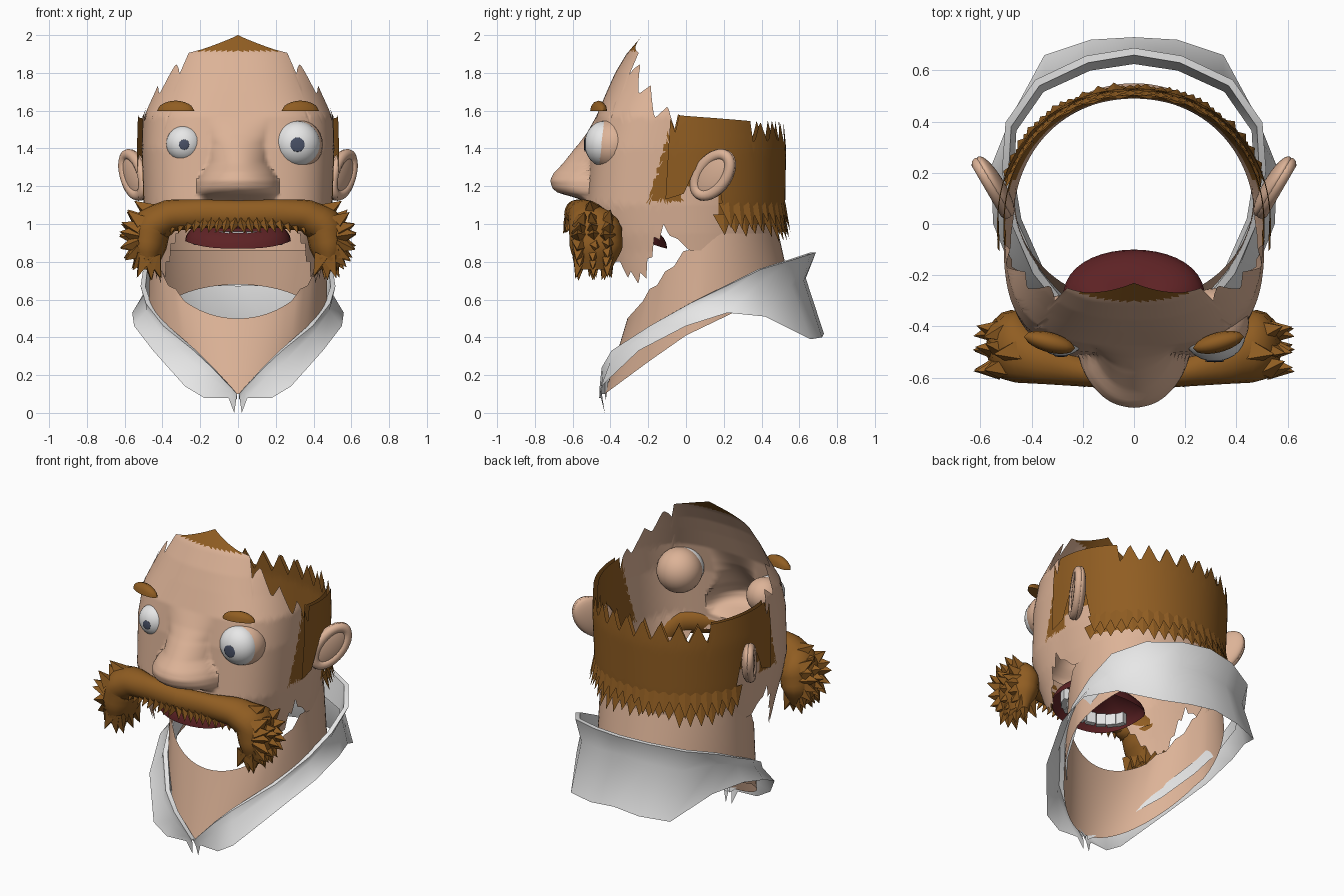
import bpy, bmesh, math, random
from mathutils import Vector, Matrix

if "Cube" in bpy.data.objects:
    bpy.data.objects.remove(bpy.data.objects["Cube"])
random.seed(4)

def material(name, r, g, b):
    m = bpy.data.materials.new(name)
    m.diffuse_color = (r, g, b, 1)
    m.use_nodes = True
    m.node_tree.nodes["Principled BSDF"].inputs["Base Color"].default_value = m.diffuse_color
    return m

SKIN = material("skin", .72, .45, .31)
HAIR = material("ginger_hair", .28, .11, .016)
WHITE = material("white", .8, .8, .8)
RED = material("dark_red", .11, .016, .018)
SLATE = material("slate_pupil", .065, .08, .13)

def finish(name, bm, mats, smooth=True, rule=None):
    me = bpy.data.meshes.new(name)
    bm.to_mesh(me)
    bm.free()
    ob = bpy.data.objects.new(name, me)
    bpy.context.collection.objects.link(ob)
    for m in mats:
        me.materials.append(m)
    if rule:
        for p in me.polygons:
            p.material_index = rule(p.center)
    if smooth:
        bpy.ops.object.select_all(action='DESELECT')
        ob.select_set(True)
        bpy.context.view_layer.objects.active = ob
        bpy.ops.object.shade_smooth_by_angle(angle=math.radians(50))
    return ob

def add_grid(bm, rows, closed=True):
    vs = [[bm.verts.new(p) for p in r] for r in rows]
    n = len(rows[0])
    for a, b in zip(vs, vs[1:]):
        for i in range(n if closed else n - 1):
            k = (i + 1) % n
            bm.faces.new((a[i], a[k], b[k], b[i]))

def ball(name, mat, loc, radii, rot=Matrix()):
    bm = bmesh.new()
    M = Matrix.Translation(loc) @ rot @ Matrix.Diagonal((*radii, 1))
    bmesh.ops.create_uvsphere(bm, u_segments=28, v_segments=16, radius=1, matrix=M)
    return finish(name, bm, [mat])

def spike(bm, base, direction, length, wide, thin):
    # flat four-sided tuft
    d = Vector(direction).normalized()
    b = Vector(base)
    out = Vector((b.x, b.y, 0)).normalized()
    u = d.cross(out)
    u = u.normalized() if u.length > .1 else Vector((0, 1, 0))
    w = d.cross(u).normalized()
    ring = [bm.verts.new(b + q) for q in (u * wide, w * thin, -u * wide, -w * thin)]
    tip = bm.verts.new(b + d * length)
    for i in range(4):
        bm.faces.new((ring[i], ring[(i + 1) % 4], tip))

def interp(t, table):
    for p, q in zip(table, table[1:]):
        if t <= q[0]:
            f = max(0, (t - p[0]) / (q[0] - p[0]))
            return [a + (b - a) * f for a, b in zip(p[1:], q[1:])]
    return list(table[-1][1:])

def saw(t, period):
    return abs((t / period) % 1 * 2 - 1)

# ---- head shell: half width, front y, back y and front squareness by height
SHAPE = [(.65, .45, -.44, .49, 2.6), (.85, .47, -.49, .49, 2.8), (.95, .485, -.51, .49, 3), (1.1, .50, -.53, .50, 3.3),
         (1.4, .51, -.505, .505, 3.3), (1.57, .505, -.475, .49, 3), (1.7, .46, -.42, .45, 2.7),
         (1.8, .43, -.375, .4, 2.5), (1.9, .38, -.315, .33, 2.5), (2.0, .30, -.23, .25, 2.4)]
# nose by height: depth, half width, roundness
NOSE = [(1.12, 0, .20, .6), (1.145, .08, .20, .6), (1.165, .155, .21, .6), (1.19, .185, .215, .6), (1.23, .20, .21, .6),
        (1.27, .185, .19, .65), (1.32, .14, .155, .8), (1.42, .07, .14, 1), (1.48, .035, .15, 1), (1.57, 0, .17, 1)]

def head(th, z, off=0):
    a, yf, yb, n = interp(z, SHAPE)
    s, c = math.sin(th), math.cos(th)
    n = 2.1 + (n - 2.1) * min(1, max(0, c * 4))
    b = (yb - yf) / 2
    r = (abs(s) ** n + abs(c) ** n) ** (-1 / n)
    x, y = (a + off) * s * r, (yf + yb) / 2 - (b + off) * c * r
    if c > 0 and not off:
        d, w, e = interp(z, NOSE)
        if abs(x) < w:
            y -= d * (1 - (x / w) ** 2) ** e
    return Vector((x, y, z))

def angle(th):
    return abs(math.degrees((th + math.pi) % (2 * math.pi) - math.pi))

def top(th):
    p = angle(th)
    z = interp(p, [(0, 2.0), (30, 1.925), (44, 1.90), (50, 1.84), (58, 1.78), (70, 1.67), (85, 1.575), (130, 1.545), (180, 1.55)])[0]
    if 42 < p < 84:
        z -= .11 * saw(p, 14)
    return z - (.12 * saw(p, 12) if p > 130 else 0)

def bottom(th):
    p = angle(th)
    z = interp(p, [(0, 1.03), (32, 1.02), (40, .88), (50, .72), (58, .68), (63, .71), (72, .88), (78, .95), (86, .92), (92, .86), (180, .86)])[0]
    return z + (.05 * saw(p, 6) if 36 < p < 80 else 0)

def shell(bm, n, rows, lo, hi, off=0):
    add_grid(bm, [[head(2 * math.pi * i / n, lo(t) + (hi(t) - lo(t)) * j / rows, off)
                   for i in range(n) for t in [2 * math.pi * i / n]] for j in range(rows + 1)])

def hair_rule(c):
    if c.z > 1.915:
        return 1
    if c.z < .9 or c.y < -.21 + .3 * (c.z - 1.12) + .02 * saw(c.z, .06):
        return 0
    low = 1.12 if c.y < -.02 else 1.2 if c.y < .17 else 1.0
    return int(c.z > low)

bm = bmesh.new()
shell(bm, 240, 84, bottom, top)
finish("head", bm, [SKIN, HAIR], rule=hair_rule)

# ---- outer hair layer round sides and back, with tufts
bm = bmesh.new()
N = 120
rows = []
for j in range(13):
    row = []
    for i in range(N + 1):
        th = math.radians(80 + 200 * i / N)
        p = angle(th)
        lo = interp(p, [(80, 1.13), (90, 1.16), (96, 1.3), (108, 1.3), (114, 1.03), (180, 1.03)])[0]
        row.append(head(th, lo + (top(th) - lo) * j / 12, .025))
    rows.append(row)
add_grid(bm, rows, closed=False)
finish("hair_band", bm, [HAIR])
bm = bmesh.new()
for layer, z0 in enumerate((1.05, 1.11)):
    for i in range(21):
        th = math.radians(113 + 134 * (i + .5 * layer) / 20.5)
        b = head(th, z0, .015)
        out = Vector((b.x, b.y, 0)).normalized()
        spike(bm, b, out * .28 + Vector((0, 0, -1)), random.uniform(.1, .16), .055, .012)
finish("hair_tufts", bm, [HAIR], False)

# ---- neck, a slanted tube open at the throat
bm = bmesh.new()
rows = []
for j in range(11):
    row = []
    for i in range(96):
        th = 2 * math.pi * i / 96
        s, c = math.sin(th), math.cos(th)
        y1 = .09 - .40 * c
        hi = Vector((.465 * s, y1, min(.95, .5 + 1.12 * (y1 + .31)) + .025 * saw(i, 4) * (.2 < c < .8)))
        y0 = .06 - .49 * c
        z0 = interp(y0, [(-.43, .1), (-.2, .27), (0, .41), (.25, .53), (.55, .68)])[0]
        lo = Vector((.475 * s * (1 - .2 * max(c, 0)), y0, z0))
        row.append(lo.lerp(hi, j / 10))
    rows.append(row)
add_grid(bm, rows)
finish("neck", bm, [SKIN])

# ---- folded shirt collar: rim, pinch below it, flared edge
TOP = [(.005, -.43, .1), (.03, -.43, .13), (.13, -.42, .24), (.22, -.37, .33), (.37, -.18, .46), (.46, .02, .58),
       (.49, .2, .67), (.48, .38, .76), (.37, .54, .81), (.18, .63, .84), (0, .66, .85)]
EDGE = [(.02, -.43, 0), (.05, -.45, .08), (.18, -.46, .08), (.28, -.45, .14), (.45, -.25, .33), (.55, 0, .46),
        (.56, .22, .53), (.48, .42, .51), (.35, .66, .39), (.17, .72, .40), (0, .73, .42)]
half = [[], [], [], [], []]
for k, (t, e) in enumerate(zip(TOP, EDGE)):
    t, e = Vector(t), Vector(e)
    out = Vector((t.x, t.y, 0)).normalized()
    f = k / 10
    half[0].append(e)
    half[1].append(t.lerp(e, .32) + out * (.012 - .06 * f * f))
    half[2].append(t + out * .028)
    half[3].append(t)
    half[4].append(t - out * (.005 + .03 * f) - Vector((0, 0, .03 + .015 * k)))
bm = bmesh.new()
add_grid(bm, [h + [Vector((-p.x, p.y, p.z)) for p in h[-2::-1]] for h in half], closed=False)
finish("collar", bm, [WHITE])

# ---- moustache: swept body, fanned tufts at both ends
PATH = [(0, 0, -.59, 1.05, .075, .055), (.25, .2, -.575, 1.055, .075, .06), (.45, .36, -.53, 1.045, .085, .095),
        (.65, .46, -.48, .99, .105, .14), (.85, .48, -.475, .87, .1, .14), (1, .48, -.485, .76, .05, .09)]
bm = bmesh.new()
tufts = bmesh.new()
for s in (-1, 1):
    rows = []
    for j in range(25):
        x, y, z, rn, ry = interp(j / 24, PATH)
        x2, _, z2, _, _ = interp(min(1, j / 24 + .04), PATH)
        x1, _, z1, _, _ = interp(max(0, j / 24 - .04), PATH)
        nrm = Vector((-(z2 - z1), 0, x2 - x1)).normalized()
        row = []
        for i in range(16):
            a = 2 * math.pi * i / 16
            p = Vector((x, y, z)) + nrm * rn * math.sin(a) + Vector((0, -ry * math.cos(a), 0))
            row.append((p.x * s, p.y, p.z))
        rows.append(row)
    add_grid(bm, rows)
    for y in (-.56, -.49, -.42):
        for k in range(9):
            a = math.radians(-110 + 19 * k + random.uniform(-4, 4))
            d = Vector((math.cos(a), random.uniform(-.25, .25), math.sin(a)))
            base = Vector((.47, y, .93)) + Vector((d.x * .06, 0, d.z * .11))
            reach = .10 if abs(a) < 1 else .12
            spike(tufts, (base.x * s, base.y, base.z), (d.x * s, d.y, d.z), reach, .055, .05)
    for k in range(10):
        x, y, z, rn, ry = interp(.02 + .5 * k / 10, PATH)
        spike(tufts, (x * s, y - .03, z - .03), (.3 * s, -.45, -1), .08, .035, .03)
    spike(tufts, (.46 * s, -.5, 1.06), (s, -.1, .7), .11, .06, .06)
bmesh.ops.recalc_face_normals(bm, faces=bm.faces)
finish("moustache", bm, [HAIR])
finish("moustache_tufts", tufts, [HAIR], False)

# ---- eyes with socket, eyeball, pupil, and brows
for side, x, r, pr in (("left", -.285, .095, .027), ("right", .315, .12, .038)):
    ball(side + "_eye_socket", SKIN, (x, -.385, 1.42), (r * 1.12,) * 3)
    ball(side + "_eyeball", WHITE, (x, -.435, 1.425), (r, r * .85, r))
    ball(side + "_pupil", SLATE, (x, -.435 - r * .835, 1.42), (pr, .005, pr))
    s = 1 if x > 0 else -1
    bm = bmesh.new()
    rows = []
    for j in range(13):
        t = j / 12
        bow = math.sin(math.pi * t) ** .5
        c = Vector((s * (.23 + .2 * t), -.485 + .045 * t, 1.6))
        rows.append([c + Vector((0, -.04 * bow * math.cos(a), .055 * bow * max(0, math.sin(a)) - .002))
                     for a in [math.pi * 2 * i / 12 for i in range(12)]])
    add_grid(bm, rows)
    bmesh.ops.recalc_face_normals(bm, faces=bm.faces)
    finish(side + "_brow", bm, [HAIR])

# ---- ears: thin lobe with a raised rim
for s, side in ((-1, "left"), (1, "right")):
    u = Vector((.35 * s, .6, .72)).normalized()
    n = Vector((.86 * s, -.5, 0)).normalized()
    v = n.cross(u)
    R = Matrix((u, v, n)).transposed().to_4x4()
    c = Vector((.555 * s, .14, 1.26))
    ball(side + "_ear", SKIN, c - n * .015, (.16, .105, .038), R)
    bm = bmesh.new()
    add_grid(bm, [[c + u * math.cos(a) * (.13 + .03 * math.cos(b)) + v * math.sin(a) * (.078 + .03 * math.cos(b))
                   + n * .026 * math.sin(b) for b in [math.pi * 2 * i / 10 for i in range(11)]]
                  for a in [math.pi * 2 * j / 36 for j in range(37)]], closed=False)
    bmesh.ops.remove_doubles(bm, verts=bm.verts, dist=1e-5)
    bmesh.ops.recalc_face_normals(bm, faces=bm.faces)
    finish(side + "_ear_rim", bm, [SKIN])

# ---- mouth dome, open below, with upper teeth
bm = bmesh.new()
add_grid(bm, [[(.28 * math.cos(e) * math.cos(a), -.32 + .22 * math.cos(e) * math.copysign(abs(math.sin(a)) ** .75, math.sin(a)),
                .87 + .04 * abs(math.cos(a)) ** 3 + .14 * math.sin(e)) for a in [math.pi * 2 * i / 40 for i in range(40)]]
              for e in [math.pi / 2 * j / 8.05 for j in range(9)]])
finish("mouth", bm, [RED])
bm = bmesh.new()
for k in range(9):
    a = math.radians(-90 + (k - 4) * 18)
    M = (Matrix.Translation((.22 * math.cos(a), -.32 + .16 * math.sin(a), .925)) @ Matrix.Rotation(a, 4, 'Z')
         @ Matrix.Diagonal((.035, .056, .07, 1)))
    bmesh.ops.create_cube(bm, size=1, matrix=M)
finish("teeth", bm, [WHITE], False)
